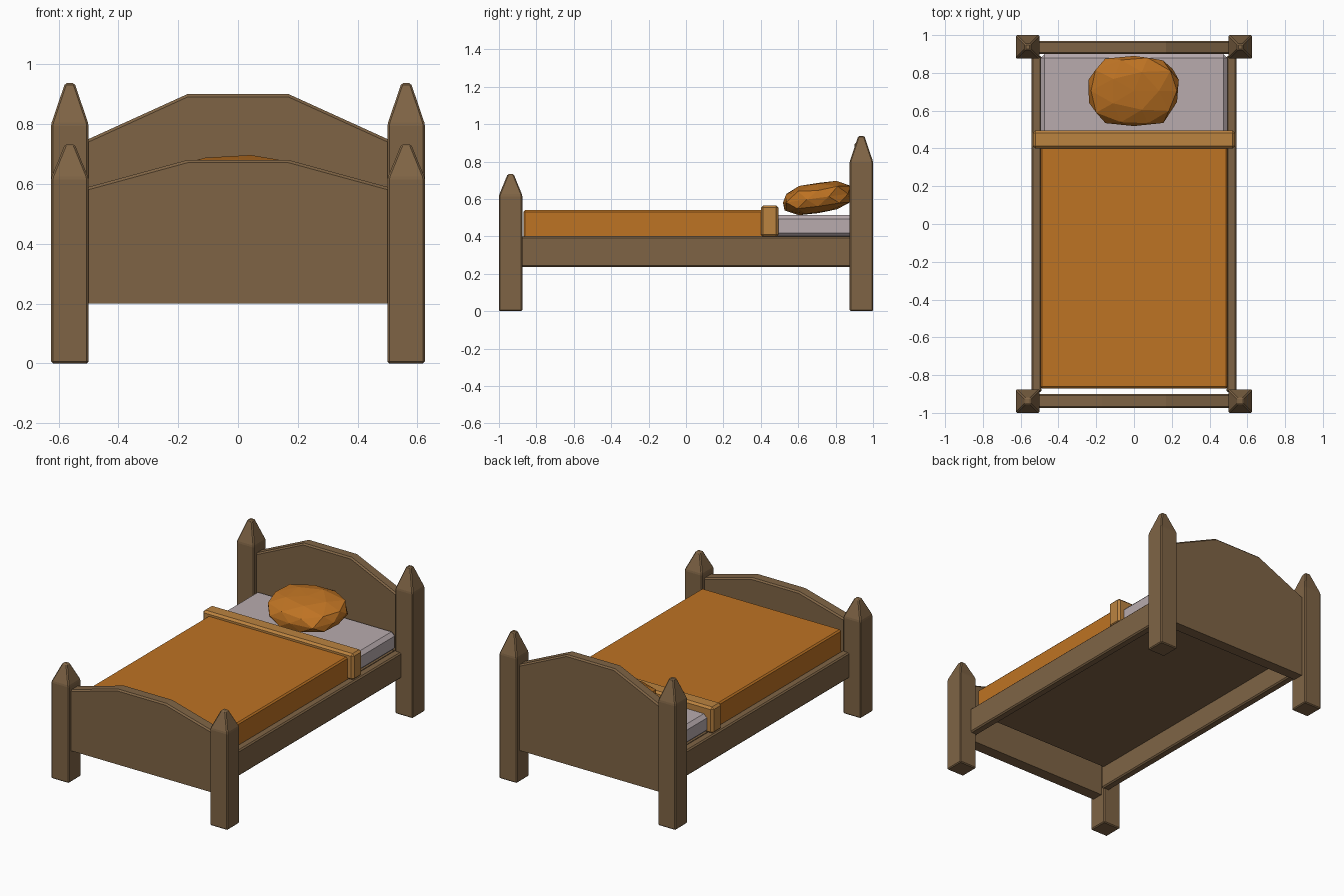
import bpy
import bmesh
import random
from mathutils import Vector

random.seed(4)
default = bpy.data.objects.get("Cube")
if default:
    bpy.data.objects.remove(default, do_unlink=True)


def material(name, hex_colour):
    """Flat material from an sRGB hex colour, stored as linear values."""
    srgb = [int(hex_colour[i:i + 2], 16) / 255 for i in (0, 2, 4)]
    colour = [((c + 0.055) / 1.055) ** 2.4 for c in srgb] + [1]
    mat = bpy.data.materials.new(name)
    mat.use_nodes = True
    mat.diffuse_color = colour
    mat.node_tree.nodes["Principled BSDF"].inputs["Base Color"].default_value = colour
    return mat


wood = material("brown wood", "7f6445")
orange = material("orange blanket", "be7323")
trim = material("light orange trim", "bb8340")
linen = material("pale linen", "b8abae")


def finish(name, bm, mat, bevel=0):
    if bevel:
        bmesh.ops.bevel(bm, geom=bm.edges[:], offset=bevel, segments=1, affect='EDGES')
    bmesh.ops.recalc_face_normals(bm, faces=bm.faces[:])
    mesh = bpy.data.meshes.new(name)
    bm.to_mesh(mesh)
    bm.free()
    mesh.materials.append(mat)
    obj = bpy.data.objects.new(name, mesh)
    bpy.context.collection.objects.link(obj)
    return obj


def box(name, low, high, mat, bevel=0):
    low, high = Vector(low), Vector(high)
    bm = bmesh.new()
    bmesh.ops.create_cube(bm, size=1)
    for v in bm.verts:
        v.co = (low + high) / 2 + v.co * (high - low)
    return finish(name, bm, mat, bevel)


def post(name, x, y, shoulder, tip):
    """Square post that tapers to a blunt point."""
    bm = bmesh.new()
    rings = []
    for half, z in ((0.0625, 0), (0.0625, shoulder), (0.016, tip)):
        rings.append([bm.verts.new((x + sx * half, y + sy * half, z))
                      for sx, sy in ((-1, -1), (1, -1), (1, 1), (-1, 1))])
    for a, b in zip(rings, rings[1:]):
        for i in range(4):
            j = (i + 1) % 4
            bm.faces.new((a[i], a[j], b[j], b[i]))
    bm.faces.new(rings[0][::-1])
    bm.faces.new(rings[-1])
    finish(name, bm, wood, 0.006)


def panel(name, y_low, y_high, side_z, top_z):
    """Upright board with a raised, angular top edge."""
    slope = (top_z - side_z) / 0.33
    end, end_z = 0.52, side_z - 0.02 * slope
    outline = [(-end, 0.2), (end, 0.2), (end, end_z),
               (0.17, top_z), (-0.17, top_z), (-end, end_z)]
    bm = bmesh.new()
    face = bm.faces.new([bm.verts.new((x, y_low, z)) for x, z in outline])
    moved = bmesh.ops.extrude_face_region(bm, geom=[face])["geom"]
    for v in moved:
        if isinstance(v, bmesh.types.BMVert):
            v.co.y = y_high
    # chamfer only the rim along the raised top
    rim = [e for e in bm.edges if abs(e.verts[0].co.y - e.verts[1].co.y) < 0.001
           and min(v.co.z for v in e.verts) > 0.3]
    bmesh.ops.bevel(bm, geom=rim, offset=0.009, segments=1, affect='EDGES')
    finish(name, bm, wood)


# Frame: four posts, two boards, two rails and the base
for side, label in ((-1, "right"), (1, "left")):
    post("front_post_" + label, side * 0.5625, -0.9375, 0.62, 0.733)
    post("back_post_" + label, side * 0.5625, 0.9375, 0.80, 0.937)
    inner, outer = side * 0.49, side * 0.543
    box("side_rail_" + label, (min(inner, outer), -0.89, 0.235),
        (max(inner, outer), 0.89, 0.40), wood, 0.008)
panel("footboard", -0.975, -0.90, 0.59, 0.68)
panel("headboard", 0.90, 0.97, 0.75, 0.90)
box("bed_base", (-0.495, -0.868, 0.375), (0.495, 0.875, 0.402), wood)

# Bedding
box("mattress", (-0.495, 0.44, 0.395), (0.495, 0.90, 0.515), linen, 0.022)
box("blanket", (-0.495, -0.87, 0.39), (0.495, 0.42, 0.54), orange, 0.009)
box("blanket_fold", (-0.535, 0.40, 0.397), (0.535, 0.495, 0.566), trim, 0.013)

# Pillow: squared-off faceted ball, leaning up towards the headboard
bm = bmesh.new()
bmesh.ops.create_icosphere(bm, subdivisions=2, radius=1)
for v in bm.verts:
    x, y, z = v.co
    swell = (abs(x) ** 2.8 + abs(y) ** 2.8 + abs(z) ** 2.8) ** (-1 / 2.8)
    x, y, z = (c * swell * random.uniform(0.96, 1.03) for c in (x, y, z))
    height = 0.605 + 0.082 * z + 0.026 * y
    v.co = (0.24 * x, 0.705 + 0.188 * y, max(height, 0.512))
finish("pillow", bm, orange)
